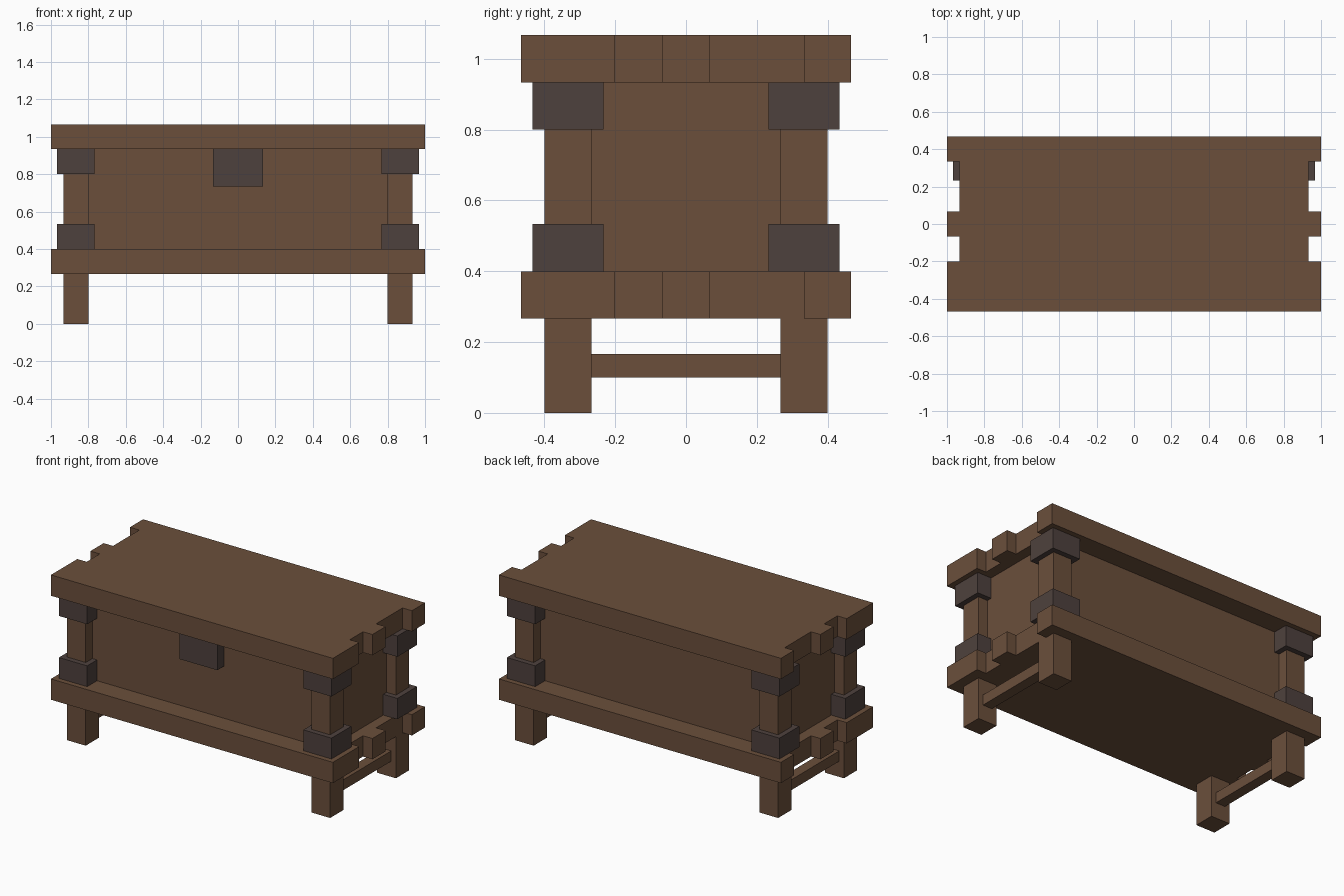
import bpy
import bmesh
from mathutils import Vector

cube = bpy.data.objects.get("Cube")
if cube:
    bpy.data.objects.remove(cube, do_unlink=True)

U = 1 / 15  # module that every part is sized in


def material(name, rgb):
    mat = bpy.data.materials.new(name)
    mat.use_nodes = True
    mat.diffuse_color = (*rgb, 1)
    mat.node_tree.nodes["Principled BSDF"].inputs["Base Color"].default_value = (*rgb, 1)
    return mat


wood = material("brown wood", (0.147, 0.078, 0.044))
iron = material("dark iron", (0.076, 0.053, 0.047))


def add_object(name, bm, mat):
    bmesh.ops.recalc_face_normals(bm, faces=bm.faces)
    mesh = bpy.data.meshes.new(name)
    bm.to_mesh(mesh)
    bm.free()
    mesh.materials.append(mat)
    obj = bpy.data.objects.new(name, mesh)
    bpy.context.collection.objects.link(obj)
    return obj


def box(name, low, high, mat):
    """Box between two corners given in modules."""
    low, high = Vector(low) * U, Vector(high) * U
    bm = bmesh.new()
    bmesh.ops.create_cube(bm, size=1)
    for v in bm.verts:
        v.co = (low + high) / 2 + v.co * (high - low)
    return add_object(name, bm, mat)


def notched_slab(name, bottom, top):
    """Slab whose two ends have a narrow and a wide notch."""
    end = [(15, -7), (15, -3), (14, -3), (14, -1), (15, -1),
           (15, 1), (14, 1), (14, 5), (15, 5), (15, 7)]
    outline = end + [(-x, y) for x, y in reversed(end)]
    bm = bmesh.new()
    face = bm.faces.new([bm.verts.new((x * U, y * U, bottom * U)) for x, y in outline])
    side = bmesh.ops.extrude_face_region(bm, geom=[face])
    moved = [g for g in side["geom"] if isinstance(g, bmesh.types.BMVert)]
    bmesh.ops.translate(bm, verts=moved, vec=(0, 0, (top - bottom) * U))
    return add_object(name, bm, wood)


# Lid, base and chest body
notched_slab("lid", 14, 16)
notched_slab("base", 4, 6)
box("chest_body", (-13, -5, 6), (13, 5, 14), wood)
box("lock_plate", (-2, -6, 11), (2, -5, 14), iron)


def corner_box(name, x, y, z, mat):
    """Box at one corner, from ranges of positive x and y with signs."""
    for sx, x_name in ((1, "left"), (-1, "right")):
        for sy, y_name in ((-1, "front"), (1, "back")):
            xs, ys = sorted(sx * a for a in x), sorted(sy * a for a in y)
            box(f"{y_name}_{x_name}_{name}", (xs[0], ys[0], z[0]), (xs[1], ys[1], z[1]), mat)


# Corner legs, posts and iron bands
corner_box("leg", (12, 14), (4, 6), (0, 4), wood)
corner_box("post", (12, 14), (4, 6), (6, 14), wood)
corner_box("lower_band", (11.5, 14.5), (3.5, 6.5), (6, 8), iron)
corner_box("upper_band", (11.5, 14.5), (3.5, 6.5), (12, 14), iron)

# Stretchers between the legs at each end
box("left_stretcher", (12.5, -4, 1.5), (13.5, 4, 2.5), wood)
box("right_stretcher", (-13.5, -4, 1.5), (-12.5, 4, 2.5), wood)
